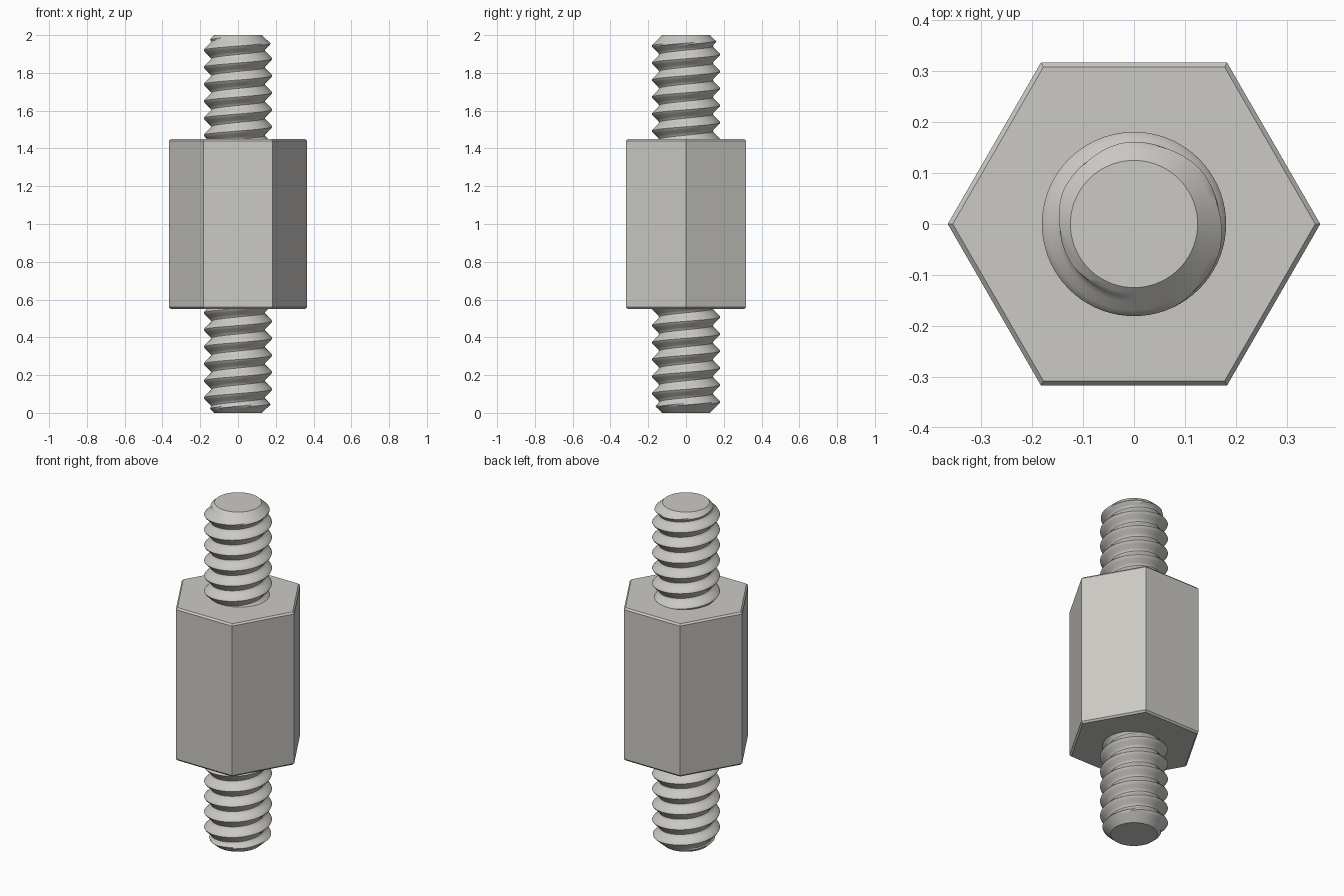
import bpy, bmesh, math
from mathutils import Matrix

cube = bpy.data.objects.get("Cube")
if cube:
    bpy.data.objects.remove(cube, do_unlink=True)

steel = bpy.data.materials.new("light grey steel")
steel.use_nodes = True
COLOR = (0.6, 0.59, 0.56, 1)
steel.diffuse_color = COLOR
steel.node_tree.nodes["Principled BSDF"].inputs["Base Color"].default_value = COLOR

HEIGHT, HEX_LOW, HEX_HIGH = 2.0, 0.55, 1.45
CREST, ROOT, TIP, PITCH = 0.181, 0.143, 0.125, 0.09
SEGMENTS, ROWS = 72, 12


def finish(bm, name):
    bmesh.ops.recalc_face_normals(bm, faces=bm.faces)
    mesh = bpy.data.meshes.new(name)
    bm.to_mesh(mesh)
    bm.free()
    mesh.materials.append(steel)
    obj = bpy.data.objects.new(name, mesh)
    bpy.context.collection.objects.link(obj)
    return obj


def hex_body():
    """Hexagonal bar with a small chamfer around both ends."""
    bm = bmesh.new()
    outer, edge = 0.366, 0.01
    rings = []
    for r, z in ((outer - edge, HEX_LOW), (outer, HEX_LOW + edge),
                 (outer, HEX_HIGH - edge), (outer - edge, HEX_HIGH)):
        rings.append([bm.verts.new((r * math.cos(i * math.pi / 3),
                                    r * math.sin(i * math.pi / 3), z)) for i in range(6)])
    for a, b in zip(rings, rings[1:]):
        for i in range(6):
            j = (i + 1) % 6
            bm.faces.new((a[i], a[j], b[j], b[i]))
    bm.faces.new(rings[0])
    bm.faces.new(rings[-1])
    return finish(bm, "hex_body")


def thread_radius(row, z):
    """V-shaped thread with narrow flats, trimmed by the end chamfer."""
    phase = (row % ROWS) / ROWS
    ridge = abs(2 * phase - 1)
    ridge = min(1, max(0, (ridge - 0.1) / 0.82))
    return min(ROOT + (CREST - ROOT) * ridge, TIP + (HEIGHT - z) * 1.1)


def threaded_stud(name, flip):
    """Right-handed screw thread whose rows follow the helix."""
    bm = bmesh.new()
    bottom = HEX_HIGH - 0.02
    start = 1.92 - PITCH / 2 - 6 * PITCH       # a crest meets the -x side near the tip
    count = int((HEIGHT - start) / PITCH + 2) * ROWS
    grid = []
    for row in range(-ROWS, count + 1):
        line = []
        for i in range(SEGMENTS + 1):
            turn = i / SEGMENTS
            z = start + PITCH * (row / ROWS + turn)
            z = min(HEIGHT, max(bottom, z))
            r = thread_radius(row, z) if z > bottom else ROOT
            a = turn * math.tau
            line.append(bm.verts.new((r * math.cos(a), r * math.sin(a), z)))
        grid.append(line)
    for a, b in zip(grid, grid[1:]):
        for i in range(SEGMENTS):
            bm.faces.new((a[i], a[i + 1], b[i + 1], b[i]))
    bmesh.ops.remove_doubles(bm, verts=bm.verts, dist=0.0002)
    # Close the flat ends
    rims = [e for e in bm.edges if e.is_boundary]
    bmesh.ops.holes_fill(bm, edges=rims, sides=0)
    if flip:
        bmesh.ops.transform(bm, verts=bm.verts,
                            matrix=Matrix.Translation((0, 0, HEIGHT)) @ Matrix.Rotation(math.pi, 4, "X"))
    obj = finish(bm, name)
    bpy.ops.object.select_all(action="DESELECT")
    obj.select_set(True)
    bpy.context.view_layer.objects.active = obj
    bpy.ops.object.shade_smooth_by_angle(angle=math.radians(30))
    return obj


hex_body()
threaded_stud("upper_stud", False)
threaded_stud("lower_stud", True)
